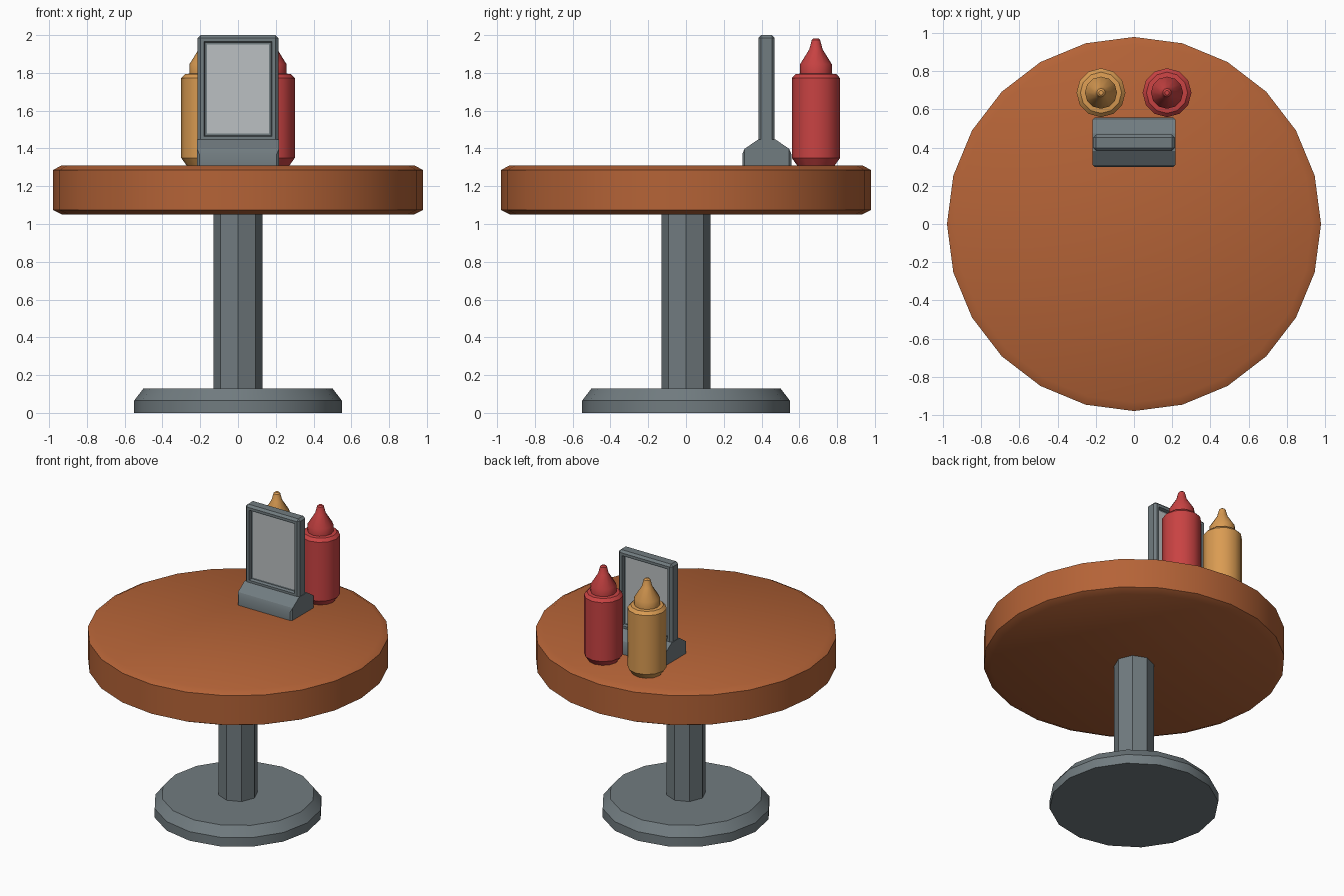
import bpy, bmesh, math

if "Cube" in bpy.data.objects:
    bpy.data.objects.remove(bpy.data.objects["Cube"])


def material(name, rgb):
    m = bpy.data.materials.new(name)
    m.diffuse_color = (*rgb, 1)
    m.use_nodes = True
    m.node_tree.nodes["Principled BSDF"].inputs["Base Color"].default_value = m.diffuse_color
    return m


WOOD = material("orange_wood", (0.46, 0.125, 0.038))
GREY = material("slate_grey", (0.165, 0.20, 0.215))
PANEL = material("light_grey", (0.50, 0.53, 0.54))
RED = material("red", (0.58, 0.055, 0.055))
MUSTARD = material("mustard", (0.70, 0.33, 0.085))


def finish(name, bm, *mats):
    bmesh.ops.recalc_face_normals(bm, faces=bm.faces[:])
    me = bpy.data.meshes.new(name)
    bm.to_mesh(me)
    bm.free()
    for m in mats:
        me.materials.append(m)
    ob = bpy.data.objects.new(name, me)
    bpy.context.collection.objects.link(ob)
    bpy.ops.object.select_all(action='DESELECT')
    ob.select_set(True)
    bpy.context.view_layer.objects.active = ob
    bpy.ops.object.shade_smooth_by_angle(angle=math.radians(31))
    return ob


def lathe(name, profile, sides, mat, cx=0, cy=0):
    """Closed turned solid from (radius, z) points."""
    bm = bmesh.new()
    rings = []
    for r, z in profile:
        rings.append([bm.verts.new((cx + r * math.cos(2 * math.pi * i / sides),
                                    cy + r * math.sin(2 * math.pi * i / sides), z))
                      for i in range(sides)])
    for a, b in zip(rings, rings[1:]):
        for i in range(sides):
            j = (i + 1) % sides
            bm.faces.new((a[i], a[j], b[j], b[i]))
    bm.faces.new(rings[0][::-1])
    bm.faces.new(rings[-1])
    return finish(name, bm, mat)


# Table
lathe("table_top", [(0.93, 1.05), (0.98, 1.075), (0.98, 1.285), (0.935, 1.31)], 24, WOOD)
lathe("table_column", [(0.13, 0.12), (0.13, 1.06)], 8, GREY)
lathe("table_base", [(0.55, 0), (0.55, 0.065), (0.50, 0.13)], 16, GREY)

# Sauce bottles
bottle = [(0.098, 1.308), (0.128, 1.35), (0.128, 1.772), (0.108, 1.793), (0.084, 1.796),
          (0.084, 1.846), (0.035, 1.925), (0.022, 1.975), (0.012, 1.983)]
lathe("mustard_bottle", bottle, 12, MUSTARD, -0.173, 0.688)
lathe("ketchup_bottle", bottle, 12, RED, 0.173, 0.688)

# Menu stand foot: mirrored profile extruded along x
CY = 0.428
half = [(0.13, 1.308), (0.13, 1.37), (0.118, 1.398), (0.045, 1.448)]
profile = half + [(-y, z) for y, z in reversed(half)]
bm = bmesh.new()
face = bm.faces.new([bm.verts.new((-0.217, CY + y, z)) for y, z in profile])
ext = bmesh.ops.extrude_face_region(bm, geom=[face])
bmesh.ops.translate(bm, vec=(0.434, 0, 0),
                    verts=[v for v in ext["geom"] if isinstance(v, bmesh.types.BMVert)])
rim = [e for e in bm.edges if abs(e.verts[0].co.x - e.verts[1].co.x) < 1e-4
       and min(v.co.z for v in e.verts) < 1.4
       and max(v.co.z for v in e.verts) < 1.38
       and abs(e.verts[0].co.y - e.verts[1].co.y) < 0.01]
bmesh.ops.bevel(bm, geom=rim, offset=0.012, segments=1, affect='EDGES')
finish("menu_stand_foot", bm, GREY)

# Menu stand frame: chamfered slab with a recessed panel on both faces
bm = bmesh.new()
bmesh.ops.create_cube(bm, size=1)
for v in bm.verts:
    v.co = (v.co.x * 0.428, CY - 0.002 + v.co.y * 0.086, 1.715 + v.co.z * 0.57)
bmesh.ops.bevel(bm, geom=bm.edges[:], offset=0.015, segments=1, affect='EDGES')
bm.normal_update()
big = [f for f in bm.faces if abs(f.normal.y) > 0.99]
bmesh.ops.inset_individual(bm, faces=big, thickness=0.027, depth=0)
bmesh.ops.inset_individual(bm, faces=big, thickness=0.007, depth=-0.022)
bmesh.ops.inset_individual(bm, faces=big, thickness=0.014, depth=0)
for f in big:
    f.material_index = 1
finish("menu_stand_frame", bm, GREY, PANEL)
